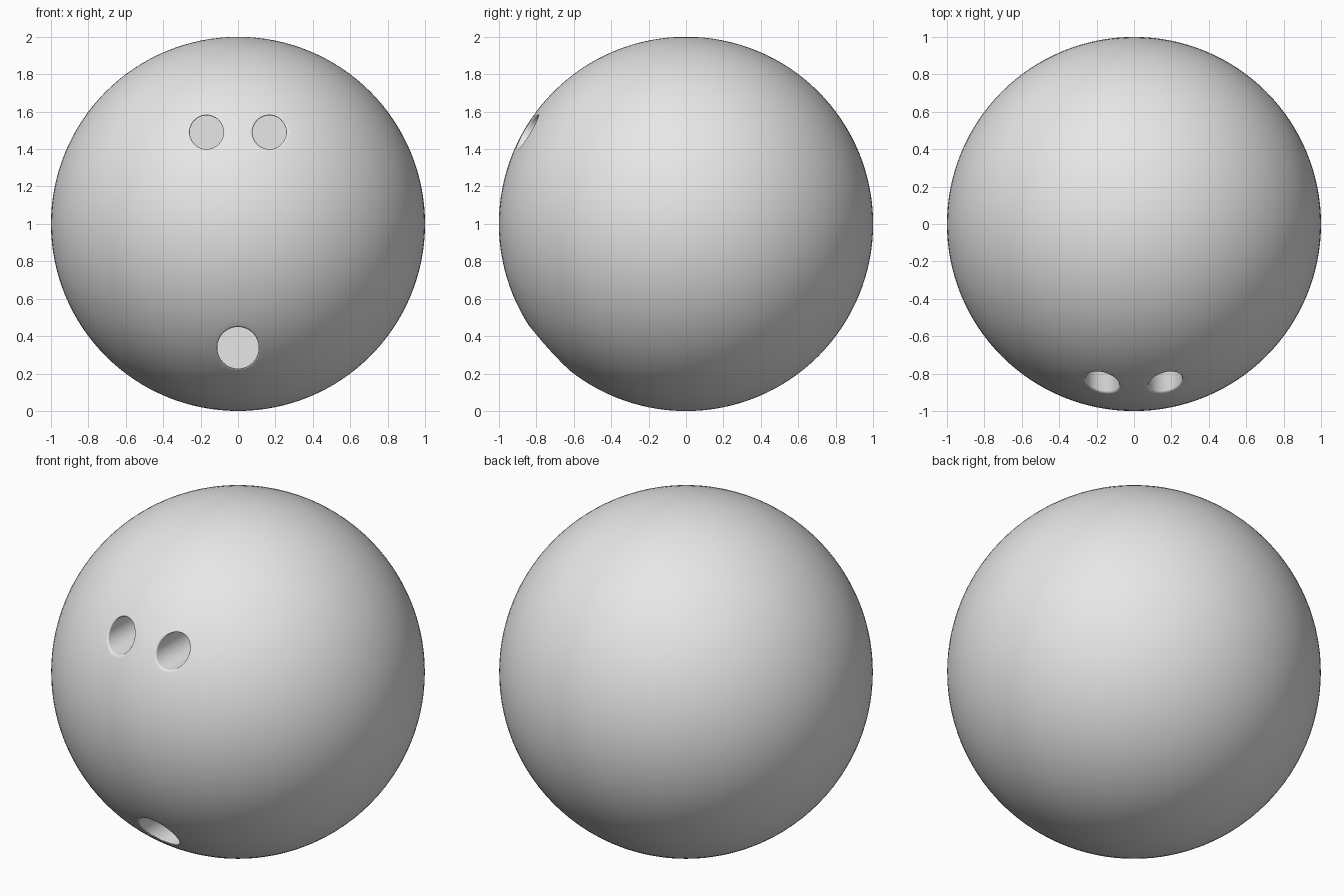
import bpy, bmesh, math

if "Cube" in bpy.data.objects:
    bpy.data.objects.remove(bpy.data.objects["Cube"])

grey = bpy.data.materials.new("light_grey")
grey.diffuse_color = (0.8, 0.8, 0.8, 1)
grey.use_nodes = True
grey.node_tree.nodes["Principled BSDF"].inputs["Base Color"].default_value = grey.diffuse_color

# Ball, radius 1, resting on z = 0
bpy.ops.mesh.primitive_uv_sphere_add(segments=128, ring_count=64, radius=1, location=(0, 0, 1))
ball = bpy.context.object
ball.name = "ball"
ball.data.materials.append(grey)


def hole_cutter(name, cx, cz, r, w, depth, n=64, steps=5):
    """Drill along y whose rounded rim (width w) follows the ball's surface."""
    arc = [(r + w * (1 - math.sin(a)), w * (1 - math.cos(a)))
           for a in (math.pi / 2 * i / steps for i in range(steps + 1))]
    bm = bmesh.new()

    def ring(rad, y_of):
        verts = []
        for i in range(n):
            a = 2 * math.pi * i / n
            x, z = cx + rad * math.cos(a), cz + rad * math.sin(a)
            verts.append(bm.verts.new((x, y_of(x, z), z)))
        return verts

    def surface(x, z):
        return -math.sqrt(1 - x * x - (z - 1) ** 2)

    rings = [ring(r + w, lambda x, z: -1.3)]
    for rad, inset in arc:
        rings.append(ring(rad, lambda x, z: surface(x, z) + inset))
    rings.append(ring(r, lambda x, z: surface(cx, cz) + depth))
    for p, q in zip(rings, rings[1:]):
        for i in range(n):
            j = (i + 1) % n
            bm.faces.new((p[i], p[j], q[j], q[i]))
    bm.faces.new(rings[0])
    bm.faces.new(rings[-1])
    bmesh.ops.recalc_face_normals(bm, faces=bm.faces)
    mesh = bpy.data.meshes.new(name)
    bm.to_mesh(mesh)
    bm.free()
    mesh.materials.append(grey)
    ob = bpy.data.objects.new(name, mesh)
    bpy.context.collection.objects.link(ob)
    ob.hide_render = True
    return ob


# Two finger holes and a wider thumb hole
cutters = [hole_cutter("finger_hole_cutter", s * 0.168, 1.49, 0.09, 0.011, 0.5) for s in (-1, 1)]
cutters.append(hole_cutter("thumb_hole_cutter", 0, 0.338, 0.111, 0.011, 0.5))

bpy.context.view_layer.objects.active = ball
for cutter in cutters:
    mod = ball.modifiers.new("hole", 'BOOLEAN')
    mod.operation = 'DIFFERENCE'
    mod.solver = 'EXACT'
    mod.object = cutter
    bpy.ops.object.modifier_apply(modifier=mod.name)
    bpy.data.objects.remove(cutter)

bpy.ops.object.select_all(action='DESELECT')
ball.select_set(True)
bpy.ops.object.shade_smooth_by_angle(angle=math.radians(40))
